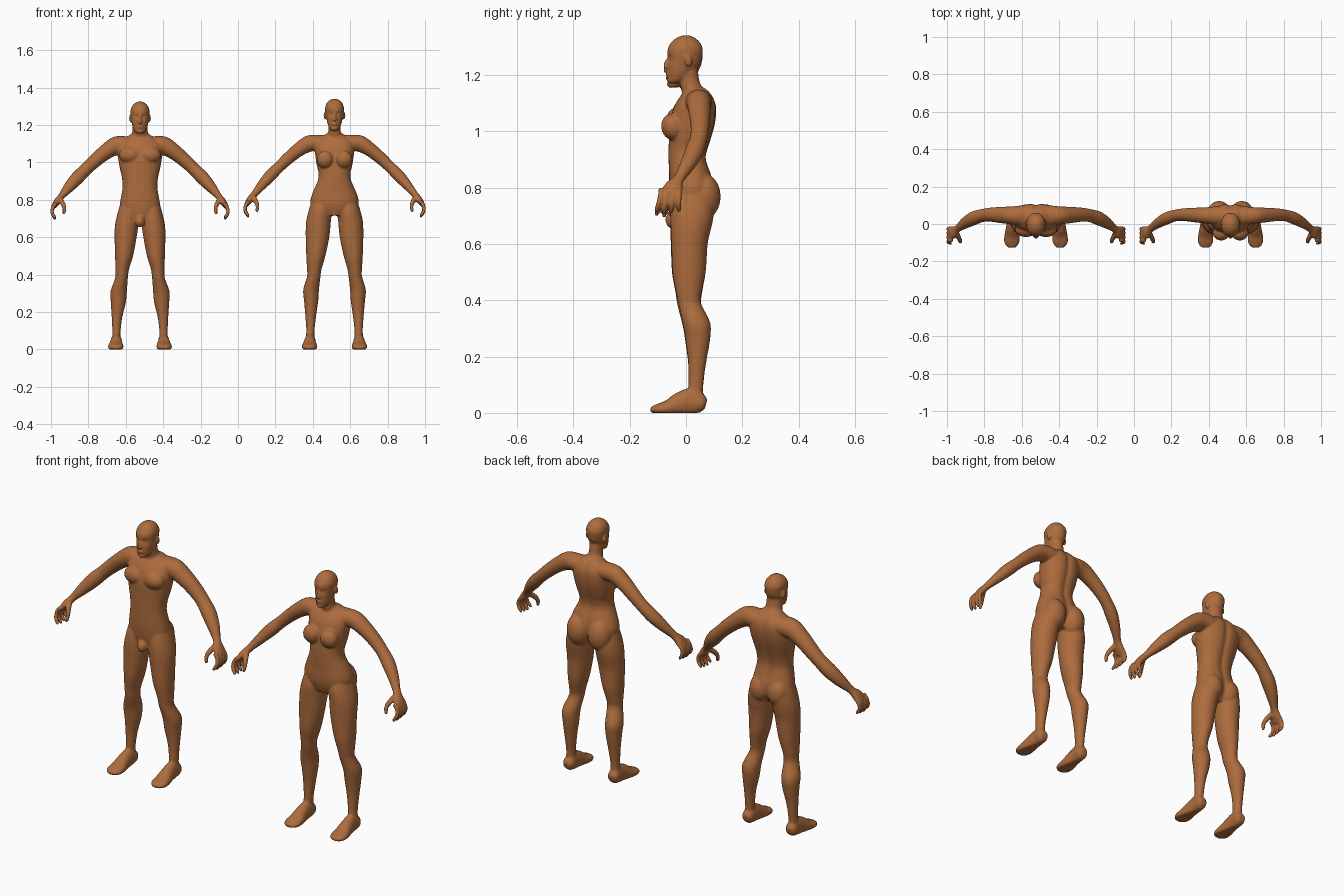
import bpy, bmesh, math
from mathutils import Vector, Matrix

skin = bpy.data.materials.new("brown_skin")
skin.diffuse_color = (0.42, 0.15, 0.047, 1)
X, Y, Z = Vector((1, 0, 0)), Vector((0, 1, 0)), Vector((0, 0, 1))


def smooth_rows(rows, steps=5):
    """Catmull-Rom interpolation of section rows"""
    out, n = [], len(rows)
    for i in range(n - 1):
        a, b, c, d = (rows[min(max(i + k, 0), n - 1)] for k in (-1, 0, 1, 2))
        for j in range(steps):
            t = j / steps
            out.append([0.5 * (2 * q + (r - p) * t + (2 * p - 5 * q + 4 * r - s) * t * t
                               + (3 * q - p - 3 * r + s) * t ** 3) for p, q, r, s in zip(a, b, c, d)])
    out.append(list(rows[-1]))
    return out


def skin_rings(bm, rings):
    loops = [[bm.verts.new(p) for p in ring] for ring in rings]
    n = len(loops[0])
    for a, b in zip(loops, loops[1:]):
        for i in range(n):
            bm.faces.new((a[i], a[(i + 1) % n], b[(i + 1) % n], b[i]))
    bm.faces.new(loops[0][::-1])
    bm.faces.new(loops[-1])


def column(bm, rows, s=1, power=2.0, groove=0.0, n=36, shape=None):
    """Horizontal sections: z, centre x, front y, back y, half width"""
    rings = []
    for z, cx, front, back, hw in smooth_rows(rows):
        ring = []
        for i in range(n):
            a = 2 * math.pi * i / n
            c, d = math.cos(a), math.sin(a)
            x = math.copysign(abs(c) ** (2 / power), c) * hw
            y = (front + back) / 2 + math.copysign(abs(d) ** (2 / power), d) * (back - front) / 2
            if d > 0:
                y -= groove * math.exp(-(x / 0.018) ** 2)
            p = Vector((s * (cx + x), y, z))
            ring.append(shape(p) if shape else p)
        rings.append(ring)
    skin_rings(bm, rings)


def limb(bm, rows, s=1, side=Y, n=20):
    """Sections across a path: x, y, z, radius along side, other radius"""
    rows = smooth_rows(rows)
    pts = [Vector((s * r[0], r[1], r[2])) for r in rows]
    rings = []
    for i, r in enumerate(rows):
        t = (pts[min(i + 1, len(pts) - 1)] - pts[max(i - 1, 0)]).normalized()
        u = (side - t * side.dot(t)).normalized()
        v = t.cross(u)
        ring = []
        for k in range(n):
            a = 2 * math.pi * k / n
            p = pts[i] + u * math.cos(a) * r[3] + v * math.sin(a) * r[4]
            p.z = max(p.z, 0)
            ring.append(p)
        rings.append(ring)
    skin_rings(bm, rings)


def blob(bm, c, r, tilt=0):
    m = Matrix.Translation(c) @ Matrix.Rotation(tilt, 4, 'X') @ Matrix.Diagonal((*r, 1))
    bmesh.ops.create_uvsphere(bm, u_segments=24, v_segments=16, radius=1, matrix=m)


TORSO = {
    "female": [(.715, 0, -.04, .07, .05), (.76, 0, -.055, .095, .118), (.80, 0, -.06, .102, .128),
               (.85, 0, -.06, .09, .112), (.90, 0, -.062, .074, .09), (.94, 0, -.062, .078, .085),
               (.98, 0, -.06, .09, .094), (1.03, 0, -.058, .103, .102), (1.08, 0, -.045, .108, .108),
               (1.11, 0, -.03, .103, .1), (1.135, 0, -.012, .09, .07), (1.155, 0, 0, .07, .042)],
    "male": [(.675, 0, -.04, .06, .05), (.72, 0, -.052, .09, .1), (.77, 0, -.058, .092, .108),
             (.82, 0, -.06, .078, .1), (.87, 0, -.06, .068, .093), (.92, 0, -.06, .075, .097),
             (.97, 0, -.06, .09, .108), (1.02, 0, -.06, .104, .117), (1.07, 0, -.05, .11, .122),
             (1.105, 0, -.033, .105, .11), (1.13, 0, -.015, .09, .08), (1.15, 0, -.003, .07, .05)],
}
LEG = {
    "female": [(.80, .07, -.04, .09, .05), (.74, .077, -.055, .1, .062), (.68, .086, -.055, .095, .066),
               (.60, .091, -.052, .077, .063), (.50, .1, -.048, .07, .051), (.43, .108, -.036, .056, .039),
               (.39, .111, -.028, .053, .036), (.32, .125, -.012, .086, .042), (.26, .125, -.002, .085, .038),
               (.18, .127, .008, .072, .029), (.10, .129, .009, .061, .022), (.03, .131, .005, .06, .025)],
    "male": [(.78, .06, -.04, .08, .045), (.72, .066, -.053, .095, .056), (.66, .072, -.056, .088, .062),
             (.60, .077, -.054, .077, .059), (.50, .085, -.05, .07, .048), (.43, .095, -.038, .058, .037),
             (.38, .099, -.03, .055, .034), (.31, .114, -.012, .086, .044), (.25, .116, -.002, .084, .04),
             (.17, .123, .008, .07, .028), (.09, .126, .009, .061, .022), (.03, .127, .005, .06, .025)],
}
ARM = [(.03, .045, 1.11, .045, .036), (.085, .045, 1.105, .048, .042), (.135, .046, 1.1, .043, .044),
       (.19, .048, 1.067, .039, .037), (.245, .05, 1.022, .034, .033), (.295, .045, .975, .031, .03),
       (.34, .03, .93, .033, .032), (.385, .005, .88, .027, .026), (.425, -.025, .832, .02, .018),
       (.448, -.043, .803, .033, .018), (.468, -.055, .775, .036, .013)]
HEAD = [(1.17, 0, -.06, -.03, .016), (1.183, 0, -.064, .0, .028), (1.21, 0, -.065, .027, .038),
        (1.24, 0, -.066, .05, .044), (1.27, 0, -.067, .058, .048), (1.295, 0, -.064, .059, .049),
        (1.318, 0, -.05, .047, .04), (1.332, 0, -.032, .03, .026), (1.34, 0, -.012, .012, .01)]
FOOT = [(0, .071, .03, .018, .018), (0, .055, .034, .034, .029), (0, .02, .04, .048, .029),
        (0, -.02, .032, .042, .033), (0, -.06, .018, .03, .04), (0, -.095, .013, .021, .041),
        (0, -.118, .011, .013, .029), (0, -.127, .01, .006, .015)]


def sockets(dz):
    def shape(p):
        if p.y < -.02:
            p.y += .012 * math.exp(-((abs(p.x) - .021) / .012) ** 2 - ((p.z - 1.258 - dz) / .011) ** 2)
        return p
    return shape


def build(kind, cx):
    male = kind == "male"
    bm = bmesh.new()
    dz = -.015 if male else 0
    thick = 1.12 if male else 1.0

    # torso and neck
    column(bm, TORSO[kind], power=2.25, groove=.009)
    nw = .041 if male else .033
    column(bm, [(1.11, 0, -.01, .095, nw + .025), (1.14, 0, -.015, .075, nw + .01),
                (1.17, 0, -.022, .05, nw), (1.22, 0, -.03, .042, nw)])

    # head with face features
    jaw = 1.07 if male else 1.0
    column(bm, [(z + dz, x, f, b, w * (jaw if z < 1.25 else 1.02)) for z, x, f, b, w in HEAD],
           power=2.15, shape=sockets(dz))
    blob(bm, (0, -.067, 1.239 + dz), (.008, .012, .02), -.25)
    blob(bm, (0, -.069, 1.229 + dz), (.012, .012, .007))
    blob(bm, (0, -.062, 1.208 + dz), (.017, .011, .005))
    blob(bm, (0, -.061, 1.2 + dz), (.014, .011, .005))
    blob(bm, (0, -.052, 1.181 + dz), (.019, .016, .013))
    for s in (1, -1):
        blob(bm, (s * .02, -.047, 1.257 + dz), (.011, .01, .007))
        blob(bm, (s * .05, .008, 1.25 + dz), (.008, .013, .022), .2)

        # chest and buttocks
        if male:
            blob(bm, (s * .054, -.03, 1.04), (.058, .04, .045))
            blob(bm, (s * .052, .05, .735), (.055, .055, .07))
        else:
            blob(bm, (s * .05, -.046, 1.015), (.046, .042, .048), .25)
            blob(bm, (s * .061, .06, .768), (.062, .063, .083))

        # leg and foot
        column(bm, LEG[kind], s=s)
        fx = LEG[kind][-1][1]
        limb(bm, [(fx + .06 * max(-.02, -y) * .5, y, z, a, b) for _, y, z, a, b in FOOT], s, side=Z, n=28)

        # arm and palm
        az = -.012 if male else 0
        ax = -.006 if male else .002
        limb(bm, [(x + ax, y, z + az, a * thick, b * thick) if z > .85 else (x + ax, y, z + az, a, b)
                  for x, y, z, a, b in ARM], s, n=28)

        # fingers and thumb
        for i in range(4):
            k = i - 1.5
            y, ln = -.055 + k * .0215, 1 - .08 * abs(i - 1.3)
            limb(bm, [(.455 + ax, y, .795 + az, .011, .011), (.472 + ax, y - .002, .772 + az, .0105, .0105),
                      (.476 + ax, y - .006 + k * .002, .772 - .03 * ln + az, .0095, .0095),
                      (.466 + ax, y - .009 + k * .004, .772 - .053 * ln + az, .009, .009),
                      (.457 + ax, y - .01 + k * .005, .772 - .067 * ln + az, .006, .006)], s, n=14)
        limb(bm, [(.432 + ax, -.045, .815 + az, .014, .014), (.418 + ax, -.075, .79 + az, .013, .013),
                  (.41 + ax, -.09, .768 + az, .0105, .0105), (.412 + ax, -.096, .745 + az, .009, .009),
                  (.416 + ax, -.097, .735 + az, .006, .006)], s, side=X, n=14)
    if male:
        blob(bm, (0, -.045, .685), (.026, .028, .032))

    # fuse the parts into one smooth body
    bmesh.ops.recalc_face_normals(bm, faces=bm.faces[:])
    for f in bm.faces:
        f.smooth = True
    mesh = bpy.data.meshes.new(kind + "_body")
    bm.to_mesh(mesh)
    bm.free()
    mesh.materials.append(skin)
    ob = bpy.data.objects.new(kind + "_body", mesh)
    bpy.context.collection.objects.link(ob)
    ob.location.x = cx
    fuse = ob.modifiers.new("fuse", 'REMESH')
    fuse.mode, fuse.voxel_size, fuse.use_smooth_shade = 'VOXEL', .0048, True
    soft = ob.modifiers.new("soften", 'SMOOTH')
    soft.factor, soft.iterations = .5, 5


build("male", -.524)
build("female", .516)
